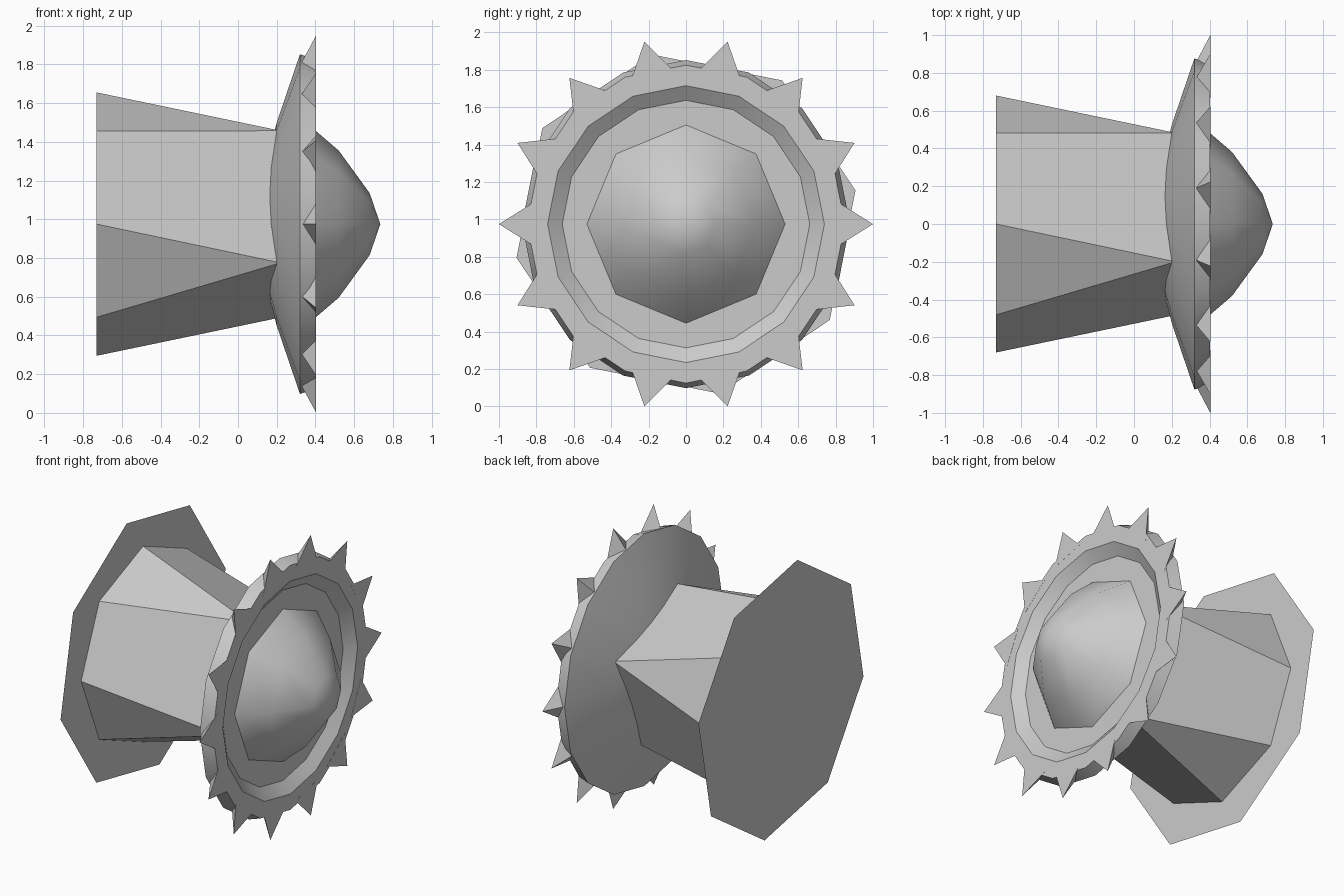
import bpy, bmesh
from math import cos, sin, radians, pi

if "Cube" in bpy.data.objects:
    bpy.data.objects.remove(bpy.data.objects["Cube"])

CZ = 0.975  # height of the main axis, which runs along x


def pt(x, r, deg):
    a = radians(deg)
    return (x, r * cos(a), CZ + r * sin(a))


def finish(bm, name, angle=None):
    bmesh.ops.remove_doubles(bm, verts=bm.verts, dist=1e-5)
    bmesh.ops.recalc_face_normals(bm, faces=bm.faces)
    me = bpy.data.meshes.new(name)
    bm.to_mesh(me)
    bm.free()
    ob = bpy.data.objects.new(name, me)
    bpy.context.collection.objects.link(ob)
    if angle:
        bpy.ops.object.select_all(action='DESELECT')
        ob.select_set(True)
        bpy.context.view_layer.objects.active = ob
        bpy.ops.object.shade_smooth_by_angle(angle=radians(angle))
    return ob


def lathe(name, profile, n, start=0.0, angle=None):
    """Spin (x, radius) points about the main axis with n sides."""
    bm = bmesh.new()
    rings = []
    for x, r in profile:
        if r == 0:
            rings.append([bm.verts.new(pt(x, 0, 0))] * n)
        else:
            rings.append([bm.verts.new(pt(x, r, start + 360 * i / n)) for i in range(n)])
    for a, b in zip(rings, rings[1:]):
        for i in range(n):
            j = (i + 1) % n
            loop = list(dict.fromkeys((a[i], a[j], b[j], b[i])))
            bm.faces.new(loop)
    return finish(bm, name, angle)


def flat_octagon(name, x, r):
    bm = bmesh.new()
    bm.faces.new([bm.verts.new(pt(x, r, 11.25 + 45 * i)) for i in range(8)])
    return finish(bm, name)


# Thin octagonal plates at the back and inside the dish
flat_octagon("back_plate", -0.73, 0.924)
flat_octagon("dish_plate", 0.345, 0.73)

# Body: octagon at the back tapering to a square at the front
bm = bmesh.new()
octo = [bm.verts.new(pt(-0.73, 0.68, 45 * i)) for i in range(8)]
square = [bm.verts.new(pt(0.22, 0.522, 22.5 + 90 * i)) for i in range(4)]
for i in range(4):
    a, b, c = octo[2 * i], octo[2 * i + 1], octo[(2 * i + 2) % 8]
    bm.faces.new((a, b, square[i]))
    bm.faces.new((b, c, square[(i + 1) % 4], square[i]))
finish(bm, "body", 30)

# Wheel rim: conical back, bevelled outer band, hollow front dish
lathe("wheel_rim", [(0.15, 0.33), (0.2, 0.525), (0.32, 0.877), (0.402, 0.85),
                    (0.402, 0.74), (0.3, 0.6)], 16, 0, 30)

# Front dome
lathe("front_dome", [(0.345, 0.53), (0.52, 0.38), (0.68, 0.16), (0.735, 0)], 8, 0, 50)

# Spikes around the rim, flat on the front
bm = bmesh.new()
for k in range(14):
    deg = 360 * k / 14
    a = radians(deg)

    def local(x, r, t):
        return bm.verts.new((x, r * cos(a) - t * sin(a), CZ + r * sin(a) + t * cos(a)))

    tip = local(0.404, 1.0, 0)
    left, right = local(0.404, 0.8, 0.125), local(0.404, 0.8, -0.125)
    rear = local(0.33, 0.86, 0)
    for f in ((tip, left, right), (tip, left, rear), (tip, right, rear), (left, right, rear)):
        bm.faces.new(f)
finish(bm, "rim_spikes")
